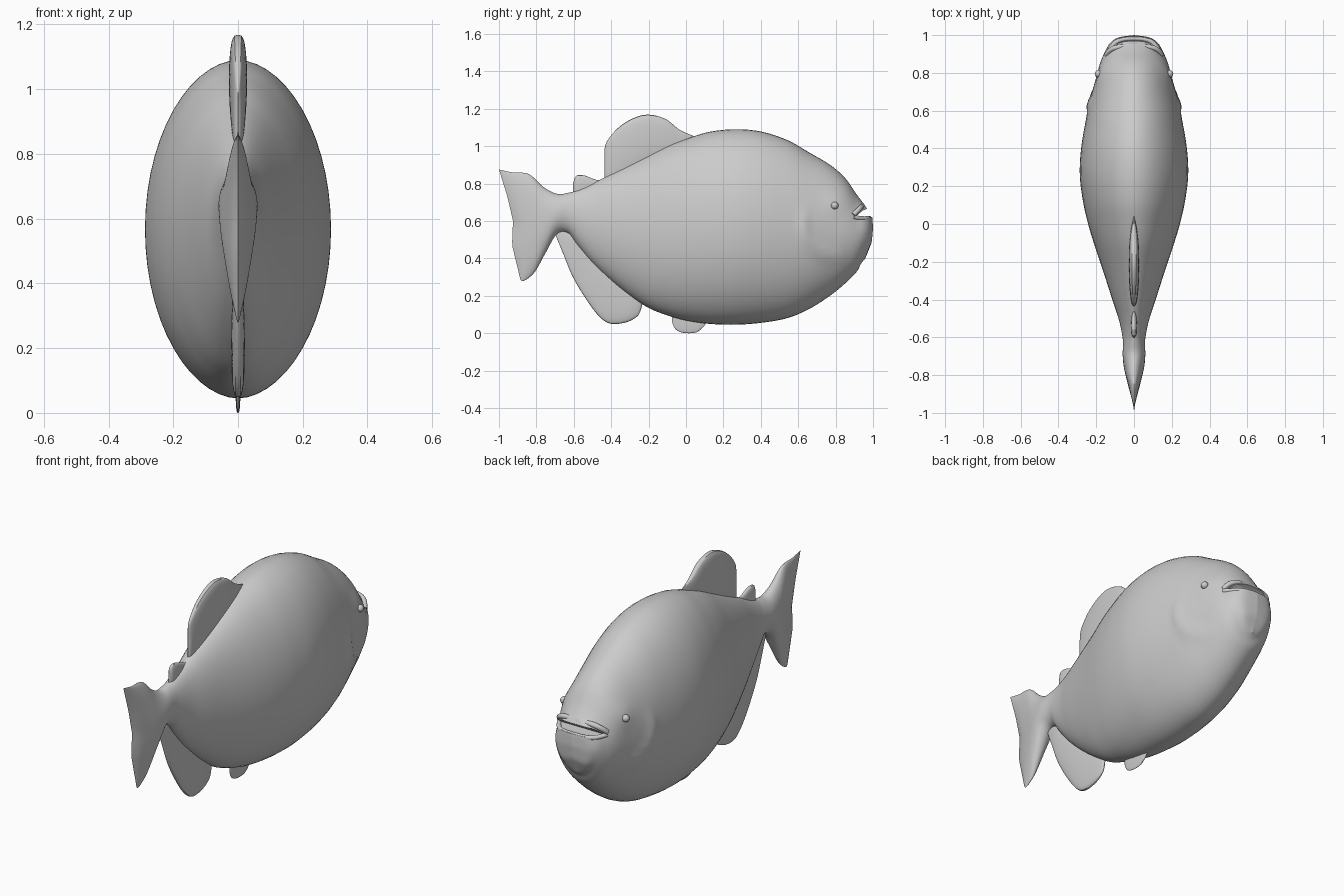
import bpy, bmesh
from math import sin, cos, pi, hypot, exp
from mathutils import Vector

if "Cube" in bpy.data.objects:
    bpy.data.objects.remove(bpy.data.objects["Cube"])


def along(row, s):
    # point on a polyline row (y, z), s in 0..1
    f = s * (len(row) - 1)
    i = min(int(f), len(row) - 2)
    return Vector(row[i]).lerp(Vector(row[i + 1]), f - i)


def spline(k, i, t):
    # Catmull-Rom between keys i and i+1
    a, b, c, d = k[max(i - 1, 0)], k[i], k[i + 1], k[min(i + 2, len(k) - 1)]
    return 0.5 * (2 * b + (c - a) * t + (2 * a - 5 * b + 4 * c - d) * t * t
                  + (3 * b - a - 3 * c + d) * t ** 3)


def smooth(ob, angle=0.7):
    bpy.ops.object.select_all(action='DESELECT')
    ob.select_set(True)
    bpy.context.view_layer.objects.active = ob
    bpy.ops.object.shade_smooth_by_angle(angle=angle)


def loft(name, keys, power=1.0, ring=40, sub=7, relief=None):
    # keys: (half width, top point, ..., bottom point); end widths of 0 close the shape
    bm = bmesh.new()
    cols = []
    for j in range(ring):
        a = 2 * pi * j / ring
        pts = []
        for w, *row in keys:
            p = along(row, (1 - cos(a)) / 2)
            x = w * abs(sin(a)) ** power * (1 if a < pi else -1)
            pts.append(Vector((x, p.x, p.y)))
        col = []
        for i in range(len(pts) - 1):
            for s in range(sub):
                col.append(spline(pts, i, s / sub))
        cols.append(col + [pts[-1]])
    grid = []
    for col in cols:
        for p in col:
            if relief:
                p.x *= relief(p.y, p.z)
        grid.append([bm.verts.new(p) for p in col])
    for j in range(ring):
        n = grid[(j + 1) % ring]
        for i in range(len(n) - 1):
            bm.faces.new((grid[j][i], grid[j][i + 1], n[i + 1], n[i]))
    bmesh.ops.remove_doubles(bm, verts=bm.verts, dist=0.0002)
    bmesh.ops.recalc_face_normals(bm, faces=bm.faces)
    me = bpy.data.meshes.new(name)
    bm.to_mesh(me)
    bm.free()
    ob = bpy.data.objects.new(name, me)
    bpy.context.collection.objects.link(ob)
    smooth(ob)
    return ob


def sec(y, top, bot, w):
    return (w, (y, top), (y, bot))


def gill(y, z):
    # gill cover ridge and brow bulge
    g = 1.0
    if 0.5 < y < 0.9:
        d = hypot(y - 0.8, z - 0.58)
        fade = min(max((0.68 - z) / 0.1, 0), 1) * min(max((0.86 - y) / 0.1, 0), 1)
        g += 0.05 * exp(-((d - 0.17) / 0.03) ** 2) * fade
        g += 0.06 * exp(-(hypot(y - 0.8, z - 0.7) / 0.06) ** 2)
    return g


# body with tail fin, from trailing edge to snout
body = loft("body_and_tail", [
    (0, (-1.0, .875), (-.955, .73), (-.925, .6), (-.93, .47), (-.885, .285)),
    (.022, (-.93, .86), (-.90, .71), (-.88, .58), (-.88, .45), (-.865, .28)),
    (.042, (-.84, .85), (-.82, .71), (-.81, .58), (-.81, .46), (-.81, .325)),
    (.055, (-.76, .78), (-.75, .6), (-.75, .43)),
    sec(-.69, .745, .53, .06), sec(-.63, .75, .535, .058),
    sec(-.58, .765, .47, .064), sec(-.5, .80, .375, .082),
    sec(-.4, .85, .28, .115), sec(-.3, .90, .20, .147),
    sec(-.2, .95, .135, .18), sec(-.1, 1.0, .095, .213),
    sec(0, 1.038, .067, .243), sec(.12, 1.075, .05, .27),
    sec(.26, 1.09, .045, .287), sec(.4, 1.078, .055, .28),
    sec(.54, 1.033, .08, .257), sec(.66, .965, .13, .232),
    sec(.77, .90, .20, .202), sec(.85, .83, .265, .18),
    sec(.91, .745, .325, .155),
    (.125, (.94, .705), (.955, .63), (.96, .55), (.955, .47), (.935, .37)),
    (.08, (.952, .69), (.985, .63), (.988, .55), (.982, .47), (.95, .39)),
    (0, (.957, .68), (.996, .625), (1.0, .56), (.993, .485), (.957, .395)),
], power=1.06, ring=56, relief=gill)

# mouth slot
bm = bmesh.new()
prof = [(.905, .622), (.945, .655), (1.05, .70), (1.05, .628), (.95, .617)]
f = bm.faces.new([bm.verts.new((-.3, y, z)) for y, z in prof])
ext = bmesh.ops.extrude_face_region(bm, geom=[f])['geom']
bmesh.ops.translate(bm, vec=(.6, 0, 0),
                    verts=[v for v in ext if isinstance(v, bmesh.types.BMVert)])
bmesh.ops.recalc_face_normals(bm, faces=bm.faces)
me = bpy.data.meshes.new("mouth_cutter")
bm.to_mesh(me)
bm.free()
cutter = bpy.data.objects.new("mouth_cutter", me)
bpy.context.collection.objects.link(cutter)
cutter.hide_render = True
bpy.context.view_layer.objects.active = body
mod = body.modifiers.new("mouth", 'BOOLEAN')
mod.operation = 'DIFFERENCE'
mod.solver = 'EXACT'
mod.object = cutter
bpy.ops.object.modifier_apply(modifier="mouth")
bpy.data.objects.remove(cutter)
smooth(body)


# lips
def lip(name, pts, r):
    cu = bpy.data.curves.new(name, 'CURVE')
    cu.dimensions = '3D'
    cu.bevel_depth = r
    cu.bevel_resolution = 4
    cu.use_fill_caps = True
    sp = cu.splines.new('NURBS')
    pts = pts + [(-x, y, z) for x, y, z in reversed(pts)]
    sp.points.add(len(pts) - 1)
    for p, c in zip(sp.points, pts):
        p.co = (*c, 1)
    sp.order_u = 3
    sp.use_endpoint_u = True
    bpy.context.collection.objects.link(bpy.data.objects.new(name, cu))


lip("upper_lip", [(.145, .895, .632), (.13, .925, .662), (.07, .94, .678)], .014)
lip("lower_lip", [(.145, .895, .62), (.125, .935, .612), (.075, .982, .614)], .012)

# eyes
for side, s in (("right", 1), ("left", -1)):
    bpy.ops.mesh.primitive_uv_sphere_add(segments=20, ring_count=12, radius=.02,
                                         location=(s * .188, .795, .682))
    eye = bpy.context.object
    eye.name = side + "_eye"
    smooth(eye, 1.0)

# dorsal fin
loft("dorsal_fin", [
    sec(.05, 1.05, 1.0, 0), sec(-.03, 1.085, .95, .016), sec(-.11, 1.145, .93, .025),
    sec(-.2, 1.168, .9, .028), sec(-.28, 1.15, .86, .027), sec(-.36, 1.10, .82, .022),
    sec(-.42, 1.03, .80, .013), sec(-.437, .98, .81, 0)], power=.6, ring=32)

# small rear back fin
loft("adipose_fin", [
    sec(-.42, .82, .78, 0), sec(-.48, .82, .74, .012), sec(-.54, .842, .73, .016),
    sec(-.585, .842, .72, .014), sec(-.605, .80, .73, 0)], power=.7, ring=24)

# anal fin
loft("anal_fin", [
    (0, (-.69, .55), (-.70, .53)), (.011, (-.61, .53), (-.655, .42)),
    (.016, (-.54, .46), (-.605, .30)), (.02, (-.46, .38), (-.53, .175)),
    (.021, (-.38, .31), (-.46, .085)), (.02, (-.32, .26), (-.40, .05)),
    (.017, (-.27, .22), (-.32, .058)), (.01, (-.24, .18), (-.26, .09)),
    (0, (-.23, .17), (-.24, .13))], power=.65, ring=32)

# belly fin
loft("pelvic_fin", [
    sec(-.075, .10, .06, 0), sec(-.055, .11, .02, .005), sec(-.01, .11, .001, .007),
    sec(.05, .11, .003, .007), sec(.085, .10, .025, .005), sec(.105, .09, .05, 0)],
    power=.7, ring=24)
